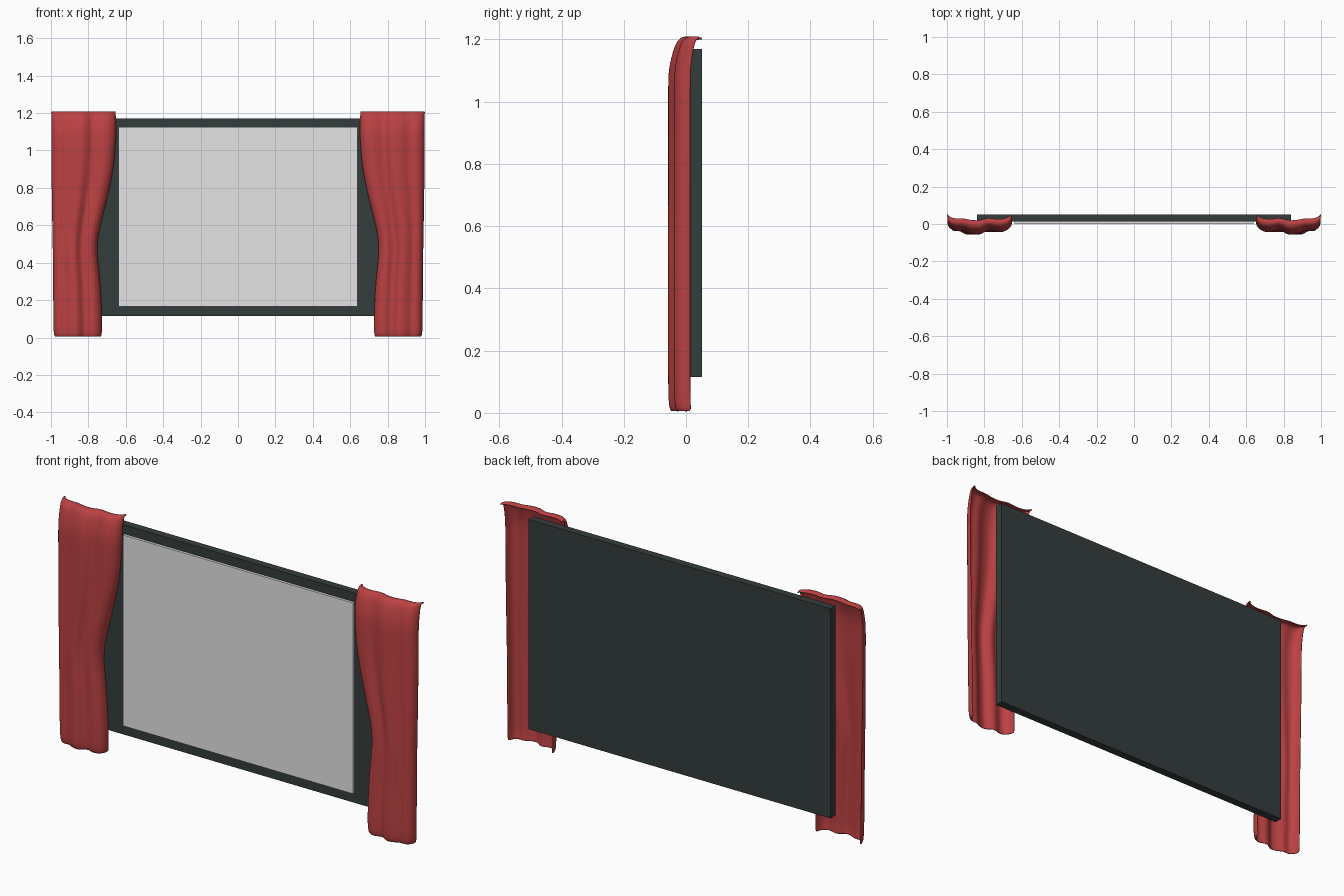
import bpy, bmesh

if "Cube" in bpy.data.objects:
    bpy.data.objects.remove(bpy.data.objects["Cube"])


def material(name, rgb):
    m = bpy.data.materials.new(name)
    m.diffuse_color = (*rgb, 1)
    m.use_nodes = True
    m.node_tree.nodes["Principled BSDF"].inputs["Base Color"].default_value = m.diffuse_color
    return m


RED = material("curtain red", (0.50, 0.053, 0.055))
DARK = material("dark slate", (0.034, 0.047, 0.046))
GREY = material("screen grey", (0.78, 0.78, 0.78))


def finish(bm, name, mat):
    me = bpy.data.meshes.new(name)
    bm.to_mesh(me)
    bm.free()
    me.materials.append(mat)
    ob = bpy.data.objects.new(name, me)
    bpy.context.collection.objects.link(ob)
    return ob


def box(name, lo, hi, mat):
    bm = bmesh.new()
    bmesh.ops.create_cube(bm, size=1)
    for v in bm.verts:
        v.co = [(a + b) / 2 + c * (b - a) for a, b, c in zip(lo, hi, v.co)]
    return finish(bm, name, mat)


# Board and the screen on its front
box("back_board", (-0.84, 0.013, 0.115), (0.84, 0.052, 1.17), DARK)
box("screen", (-0.64, 0.0, 0.165), (0.64, 0.02, 1.125), GREY)

# Curtain folds: (fraction from outer to inner edge, y)
FOLDS = [(0, 0.014), (0.01, -0.008), (0.06, -0.03), (0.15, -0.041), (0.24, -0.034),
         (0.34, -0.052), (0.43, -0.058), (0.52, -0.057), (0.60, -0.036),
         (0.67, -0.032), (0.76, -0.044), (0.86, -0.045), (0.95, -0.028),
         (0.99, -0.008), (1, 0.014)]
# Curtain rows: (z, outer x, inner x, backward shift)
ROWS = [(0.003, 0.983, 0.73, 0.008), (0.03, 0.988, 0.725, 0), (0.15, 0.989, 0.727, 0),
        (0.30, 0.990, 0.735, 0), (0.40, 0.991, 0.747, 0), (0.49, 0.992, 0.754, 0),
        (0.58, 0.994, 0.740, 0), (0.70, 0.996, 0.708, 0), (0.82, 0.998, 0.680, 0),
        (0.92, 0.999, 0.662, 0), (1.02, 1.0, 0.653, 0), (1.10, 1.0, 0.650, 0),
        (1.15, 1.0, 0.650, 0.012), (1.195, 1.0, 0.652, 0.026),
        (1.213, 0.998, 0.655, 0.05), (1.205, 0.995, 0.66, 0.08)]

for side, label in ((-1, "left"), (1, "right")):
    bm = bmesh.new()
    grid = []
    for z, outer, inner, shift in ROWS:
        row = []
        for t, y in FOLDS:
            depth = (0.014 - y) / 0.072          # edges shift less than the middle
            row.append(bm.verts.new((side * (outer + (inner - outer) * t),
                                     y + shift * (0.55 + 0.45 * depth), z)))
        grid.append(row)
    for a, b in zip(grid, grid[1:]):
        for i in range(len(FOLDS) - 1):
            q = [a[i], a[i + 1], b[i + 1], b[i]]
            f = bm.faces.new(q if side < 0 else q[::-1])
            f.smooth = True
    ob = finish(bm, label + "_curtain", RED)
    # Cloth thickness goes to the back, then the folds are smoothed
    sol = ob.modifiers.new("thickness", "SOLIDIFY")
    sol.thickness = 0.01
    sol.offset = -1
    sub = ob.modifiers.new("smooth", "SUBSURF")
    sub.levels = sub.render_levels = 2
